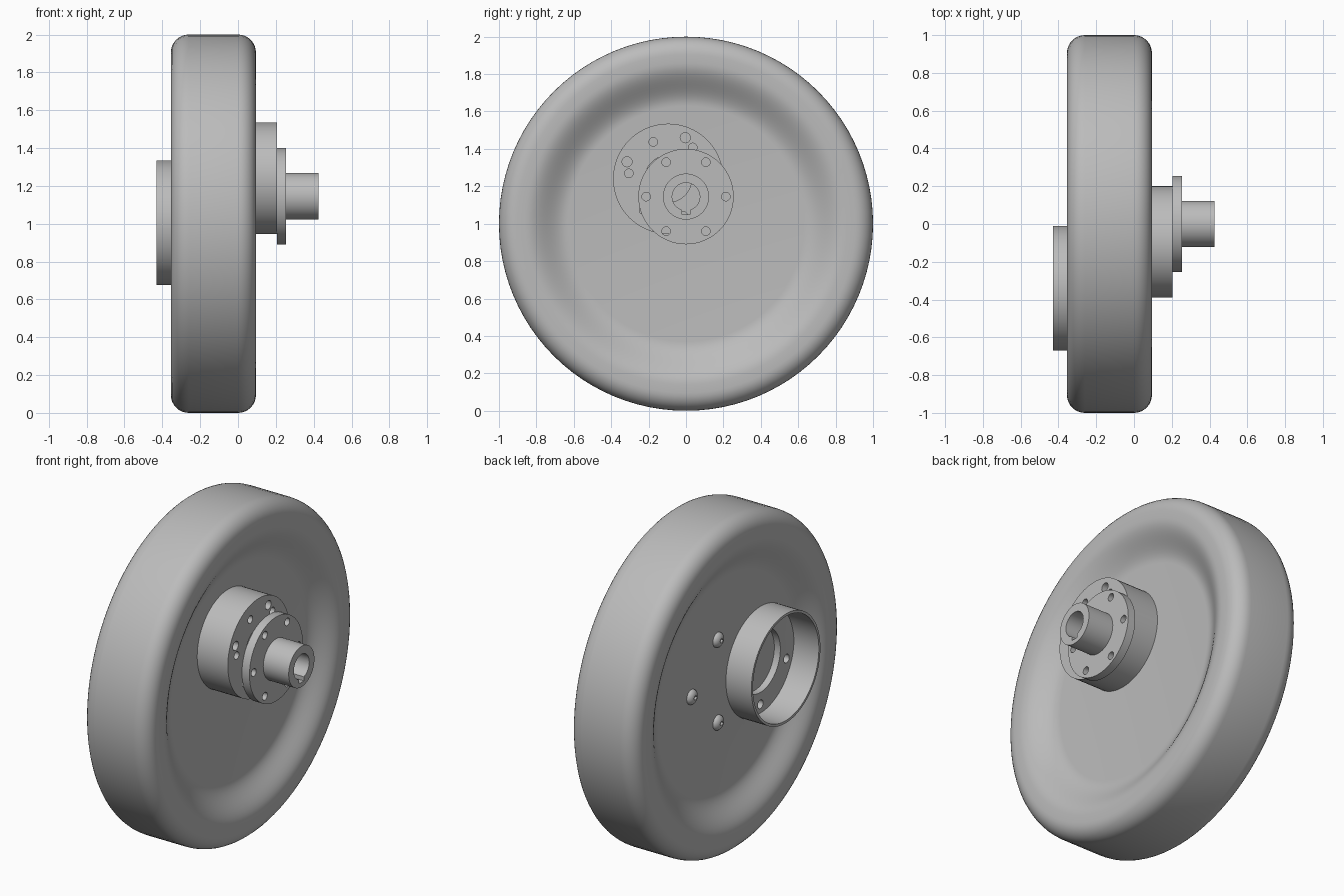
import bpy, bmesh, math
from mathutils import Matrix, Vector

cube = bpy.data.objects.get("Cube")
if cube:
    bpy.data.objects.remove(cube, do_unlink=True)

grey = bpy.data.materials.new("light_grey")
grey.use_nodes = True
grey.diffuse_color = (0.5, 0.5, 0.5, 1)
grey.node_tree.nodes["Principled BSDF"].inputs["Base Color"].default_value = (0.5, 0.5, 0.5, 1)


def make(name, bm):
    bmesh.ops.recalc_face_normals(bm, faces=bm.faces)
    mesh = bpy.data.meshes.new(name)
    bm.to_mesh(mesh)
    bm.free()
    mesh.materials.append(grey)
    ob = bpy.data.objects.new(name, mesh)
    bpy.context.collection.objects.link(ob)
    return ob


def lathe(name, profile, y, z, segments=64, closed=False):
    """Turn (x, radius) points about an x-directed axis; ends are capped unless the profile is closed."""
    bm = bmesh.new()
    rings = []
    for x, r in profile:
        angles = [math.tau * i / segments for i in range(segments)]
        rings.append([bm.verts.new((x, y + r * math.cos(a), z + r * math.sin(a))) for a in angles])
    pairs = list(zip(rings, rings[1:]))
    if closed:
        pairs.append((rings[-1], rings[0]))
    else:
        bm.faces.new(rings[0])
        bm.faces.new(rings[-1])
    for a, b in pairs:
        for i in range(segments):
            j = (i + 1) % segments
            bm.faces.new((a[i], a[j], b[j], b[i]))
    return make(name, bm)


def rod(name, x0, x1, r, y, z, segments=64):
    return lathe(name, [(x0, r), (x1, r)], y, z, segments)


def box(name, size, centre):
    bm = bmesh.new()
    bmesh.ops.create_cube(bm, size=1, matrix=Matrix.Translation(centre) @ Matrix.Diagonal((*size, 1)))
    return make(name, bm)


def cut(ob, cutters):
    for c in cutters:
        mod = ob.modifiers.new("cut", "BOOLEAN")
        mod.operation = "DIFFERENCE"
        mod.solver = "EXACT"
        mod.object = c
    bpy.context.view_layer.update()
    graph = bpy.context.evaluated_depsgraph_get()
    mesh = bpy.data.meshes.new_from_object(ob.evaluated_get(graph))
    ob.modifiers.clear()
    ob.data = mesh
    for c in cutters:
        bpy.data.objects.remove(c, do_unlink=True)


def hole_circle(x0, x1, r, y, z, pitch, count, start):
    """Cutters spaced evenly around a pitch circle."""
    out = []
    for i in range(count):
        a = math.radians(start + 360 * i / count)
        out.append(rod("cutter", x0, x1, r, y + pitch * math.cos(a), z + pitch * math.sin(a), 20))
    return out


# Wheel: flat web, curved shoulder and rounded tread corner, mirrored about its mid plane
MID, HALF, WEB = -0.13, 0.225, 0.13
WEB_R, LIP_R, ROUND = 0.63, 0.86, 0.095
side = []
for i in range(13):
    t = i / 12
    side.append((WEB + (HALF - WEB) * (1 - math.cos(math.pi * t)) / 2, WEB_R + (LIP_R - WEB_R) * t))
for i in range(9):
    a = math.pi / 2 * i / 8
    side.append((HALF - ROUND + ROUND * math.cos(a), 1 - ROUND + ROUND * math.sin(a)))
profile = [(MID + x, r) for x, r in side] + [(MID - x, r) for x, r in reversed(side)]
wheel = lathe("wheel", profile, 0, 1, 96)

BACK = MID - WEB
SOCKET_Y, SOCKET_Z = -0.34, 1.005
cut(wheel, [rod("cutter", BACK - 0.1, BACK + 0.04, 0.19, SOCKET_Y, SOCKET_Z)]
    + hole_circle(BACK - 0.1, BACK + 0.06, 0.026, SOCKET_Y, SOCKET_Z, 0.262, 5, -90))

# Thin open collar on the back
collar = lathe("back_collar", [(-0.43, 0.33), (BACK + 0.01, 0.33), (BACK + 0.01, 0.315), (-0.43, 0.315)],
               SOCKET_Y, SOCKET_Z, closed=True)

# Button head screws with a small socket
parts = [wheel, collar]
for i, angle in enumerate((-90, 0, 90)):
    a = math.radians(angle)
    dome = [(BACK + 0.01, 0.045)]
    dome += [(BACK - 0.03 * math.sin(t), 0.045 * math.cos(t)) for t in (0, 0.3, 0.6, 0.9, 1.15)]
    y, z = 0.07 + 0.25 * math.cos(a), 1.04 + 0.25 * math.sin(a)
    screw = lathe("screw_%d" % (i + 1), dome, y, z, 24)
    cut(screw, [rod("cutter", BACK - 0.1, BACK - 0.012, 0.014, y, z, 6)])
    parts.append(screw)

# Offset hub on the front of the web
HUB_Y, HUB_Z = -0.095, 1.24
hub = rod("hub", -0.01, 0.205, 0.295, HUB_Y, HUB_Z)
cut(hub, [rod("cutter", 0.08, 0.3, 0.125, HUB_Y, HUB_Z)]
    + hole_circle(0.1, 0.3, 0.027, HUB_Y, HUB_Z, 0.238, 4, 67.5)
    + hole_circle(0.1, 0.3, 0.023, HUB_Y, HUB_Z, 0.213, 6, 52))

# Drilled flange with keyed sleeve
SH_Y, SH_Z = 0, 1.145
sleeve = lathe("flange_sleeve", [(0.205, 0.255), (0.255, 0.255), (0.255, 0.123), (0.425, 0.123)], SH_Y, SH_Z)
cut(sleeve, [rod("cutter", 0.1, 0.6, 0.074, SH_Y, SH_Z, 40),
             box("cutter", (0.5, 0.045, 0.1), (0.35, SH_Y, SH_Z - 0.045))]
    + hole_circle(0.1, 0.4, 0.023, SH_Y, SH_Z, 0.213, 6, 0))
parts += [hub, sleeve]

# Smooth round surfaces, keep machined edges crisp
bpy.ops.object.select_all(action="DESELECT")
for ob in parts:
    ob.select_set(True)
bpy.context.view_layer.objects.active = wheel
bpy.ops.object.shade_smooth_by_angle(angle=math.radians(30))
